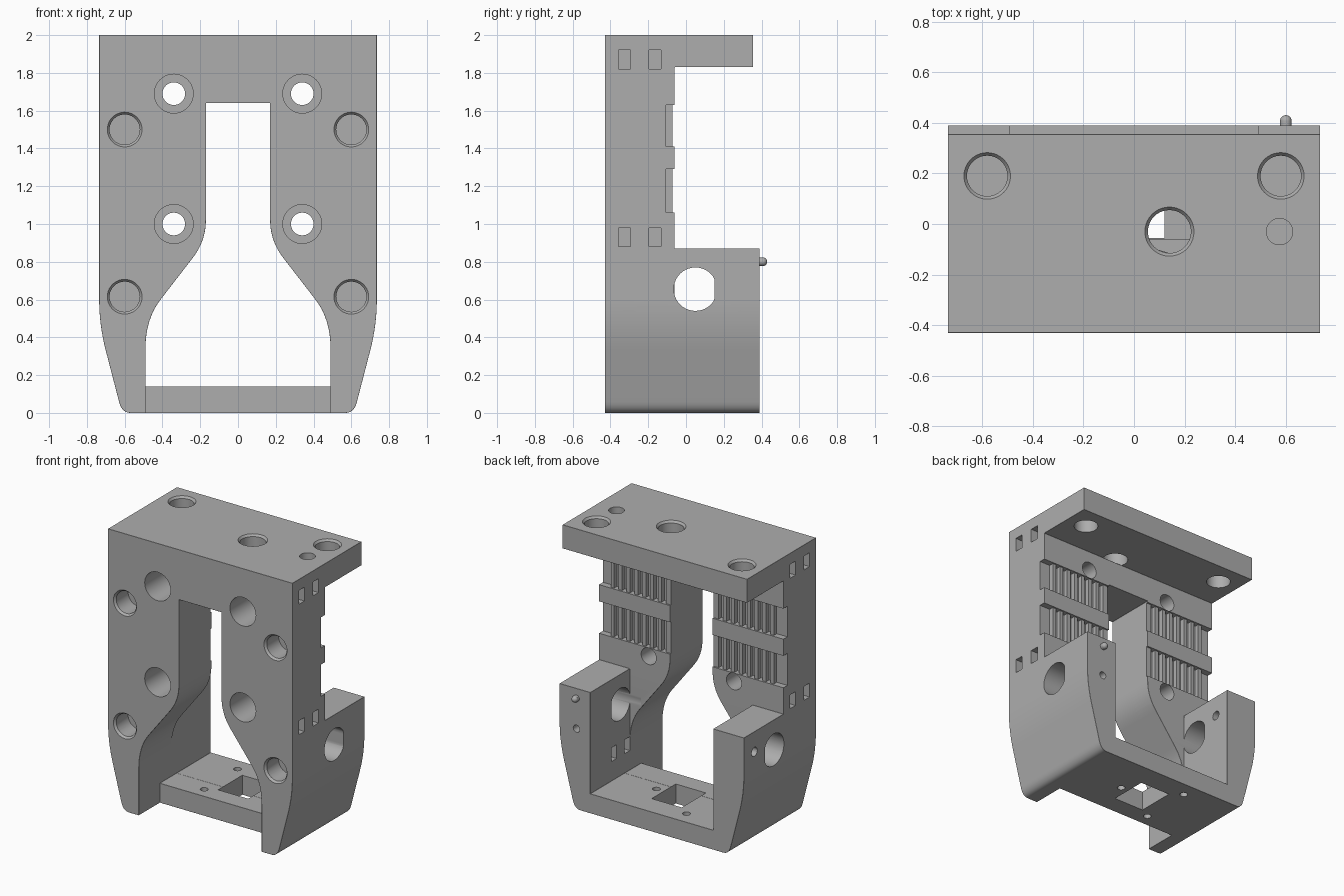
import bpy, bmesh, math
from mathutils import Matrix, Vector

if "Cube" in bpy.data.objects:
    bpy.data.objects.remove(bpy.data.objects["Cube"])

mat = bpy.data.materials.new("plain grey plastic")
mat.use_nodes = True
GREY = (0.42, 0.42, 0.42, 1)
mat.diffuse_color = GREY
mat.node_tree.nodes["Principled BSDF"].inputs["Base Color"].default_value = GREY


def make(name, bm):
    bmesh.ops.recalc_face_normals(bm, faces=bm.faces)
    me = bpy.data.meshes.new(name)
    bm.to_mesh(me)
    bm.free()
    ob = bpy.data.objects.new(name, me)
    bpy.context.collection.objects.link(ob)
    me.materials.append(mat)
    return ob


def add_box(bm, x0, x1, y0, y1, z0, z1):
    size = Matrix.Diagonal((x1 - x0, y1 - y0, z1 - z0, 1))
    mid = Matrix.Translation(((x0 + x1) / 2, (y0 + y1) / 2, (z0 + z1) / 2))
    bmesh.ops.create_cube(bm, size=1, matrix=mid @ size)


def add_rod(bm, start, end, r1, r2=None):
    a, b = Vector(start), Vector(end)
    turn = (b - a).to_track_quat('Z', 'Y').to_matrix().to_4x4()
    return bmesh.ops.create_cone(
        bm, cap_ends=True, segments=40, radius1=r1, radius2=r2 or r1,
        depth=(b - a).length, matrix=Matrix.Translation((a + b) / 2) @ turn)["verts"]


def bend(a, c, b, n=8):
    """Smooth corner from a to b, pulled towards c."""
    a, b, c = Vector(a), Vector(b), Vector(c)
    return [a * (1 - t) ** 2 + c * 2 * t * (1 - t) + b * t * t
            for t in (i / n for i in range(n + 1))]


def add_prism(bm, half, y0, y1):
    """Extrude a right-hand outline, mirrored in x, along y."""
    pts = [(p[0], p[1]) for p in half] + [(-p[0], p[1]) for p in reversed(half)]
    face = bm.faces.new([bm.verts.new((x, y0, z)) for x, z in pts])
    ext = bmesh.ops.extrude_face_region(bm, geom=[face])["geom"]
    bmesh.ops.translate(bm, vec=(0, y1 - y0, 0),
                        verts=[v for v in ext if isinstance(v, bmesh.types.BMVert)])


def apply(mod):
    bpy.context.view_layer.objects.active = body
    bpy.ops.object.modifier_apply(modifier=mod.name)


def cut(bm):
    """Subtract the shapes in bm from the body."""
    cutter = make("cutter", bm)
    cutter.hide_render = True
    mod = body.modifiers.new("cut", 'BOOLEAN')
    mod.operation, mod.solver, mod.object = 'DIFFERENCE', 'EXACT', cutter
    apply(mod)
    bpy.data.objects.remove(cutter)


def cut_boxes(*boxes):
    bm = bmesh.new()
    for b in boxes:
        add_box(bm, *b)
    cut(bm)


# Outer block with tapering sides
FRONT, BACK, PLATE = -0.43, 0.39, -0.06
outer = [(0.735, 2)] + bend((0.735, 0.6), (0.735, 0.465), (0.7, 0.33)) \
    + bend((0.63, 0.06), (0.615, 0), (0.57, 0), 6)
bm = bmesh.new()
add_prism(bm, outer, FRONT, BACK)
body = make("carriage_body", bm)

# Open back between arms and top shelf
cut_boxes((-1, 1, PLATE, 1, 0.87, 1.83))
cut_boxes((-1, 1, 0.355, 1, 1.8, 2.1))
cut_boxes((-0.49, 0.49, PLATE, 1, 0.14, 0.95))

# Funnel-shaped front opening, reaching the ground ahead of the floor
funnel = [(0.17, 1.64)] + bend((0.17, 1.02), (0.17, 0.911), (0.24, 0.82)) \
    + bend((0.41, 0.6), (0.49, 0.496), (0.49, 0.34))
for floor_z, y0, y1 in ((-0.1, -0.6, -0.19), (0.14, -0.25, 0)):
    bm = bmesh.new()
    add_prism(bm, funnel + [(0.49, floor_z)], y0, y1)
    cut(bm)

# Small chamfers on the hard edges
mod = body.modifiers.new("chamfer", 'BEVEL')
mod.width, mod.segments, mod.limit_method = 0.011, 1, 'ANGLE'
mod.angle_limit = math.radians(50)
apply(mod)

# Belt grips: shallow recess bands with vertical grooves
for z0, z1 in ((1.06, 1.29), (1.41, 1.63)):
    cut_boxes((-1, 1, -0.072, 0, z0, z1))
    grooves = [(0.65, 1)] + [(0.21 + 0.063 * i, 0.245 + 0.063 * i) for i in range(7)]
    cut_boxes(*[(min(s * a, s * b), max(s * a, s * b), -0.105, 0, z0, z1)
                for a, b in grooves for s in (-1, 1)])

# Cable tie slots in the sides and inside one arm
cut_boxes(*[(min(s * 0.66, s), max(s * 0.66, s), y - 0.032, y + 0.032, z, z + 0.1)
            for s in (-1, 1) for y in (-0.325, -0.165) for z in (0.88, 1.82)])
cut_boxes(*[(0.45, 0.55, y - 0.03, y + 0.03, 0.28, 0.38) for y in (-0.03, 0.12)])

# Floor window and three screw holes
cut_boxes((-0.12, 0.12, -0.055, 0.22, -0.1, 0.2))
bm = bmesh.new()
for x, y in ((-0.2, -0.1), (-0.2, 0.28), (0.18, 0.08)):
    add_rod(bm, (x, y, -0.1), (x, y, 0.2), 0.026)
cut(bm)

# Front holes: four counterbored bolts, four magnet pockets
bores, bolts, rims = bmesh.new(), bmesh.new(), bmesh.new()
for s in (-1, 1):
    for z in (1.0, 1.69):
        add_rod(bores, (s * 0.34, -0.5, z), (s * 0.34, -0.2, z), 0.103)
        add_rod(bolts, (s * 0.34, -0.5, z), (s * 0.34, 0, z), 0.06)
    for z in (0.615, 1.5):
        add_rod(bores, (s * 0.6, -0.5, z), (s * 0.6, -0.28, z), 0.08)
        add_rod(rims, (s * 0.6, FRONT - 0.01, z), (s * 0.6, FRONT + 0.015, z), 0.1, 0.08)

# Shelf holes with chamfered rims, and one blind hole
for x, y, r in ((-0.58, 0.19, 0.08), (0.58, 0.19, 0.08), (0.14, -0.03, 0.085)):
    add_rod(bolts, (x, y, 1.83 if x == 0.14 else 1.75), (x, y, 2.1), r)
    add_rod(rims, (x, y, 2.01), (x, y, 1.985), r + 0.02, r)
add_rod(bores, (0.575, -0.03, 1.88), (0.575, -0.03, 2.1), 0.052)

# Arm holes: flat-sided cable holes, a side screw hole and a rear hole
for s in (-1, 1):
    for v in add_rod(bores, (s * 0.4, 0.05, 0.655), (s * 0.8, 0.05, 0.655), 0.115):
        v.co.y = min(v.co.y, 0.15)
add_rod(bores, (-0.4, 0.27, 0.725), (-0.8, 0.27, 0.725), 0.032)
add_rod(bores, (0.6, 0.25, 0.58), (0.6, 0.5, 0.58), 0.026)
for bm in (bores, bolts, rims):
    cut(bm)

# Round peg on the back of one arm
bm = bmesh.new()
add_rod(bm, (0.6, 0.37, 0.8), (0.6, 0.407, 0.8), 0.023)
bmesh.ops.create_uvsphere(bm, u_segments=24, v_segments=12, radius=0.023,
                          matrix=Matrix.Translation((0.6, 0.407, 0.8)))
peg = make("rear_peg", bm)

# Smooth curves, crisp edges
for ob in (body, peg):
    bpy.ops.object.select_all(action='DESELECT')
    ob.select_set(True)
    bpy.context.view_layer.objects.active = ob
    bpy.ops.object.shade_smooth_by_angle(angle=math.radians(25))
mod = body.modifiers.new("flat_faces", 'WEIGHTED_NORMAL')
mod.keep_sharp = True
